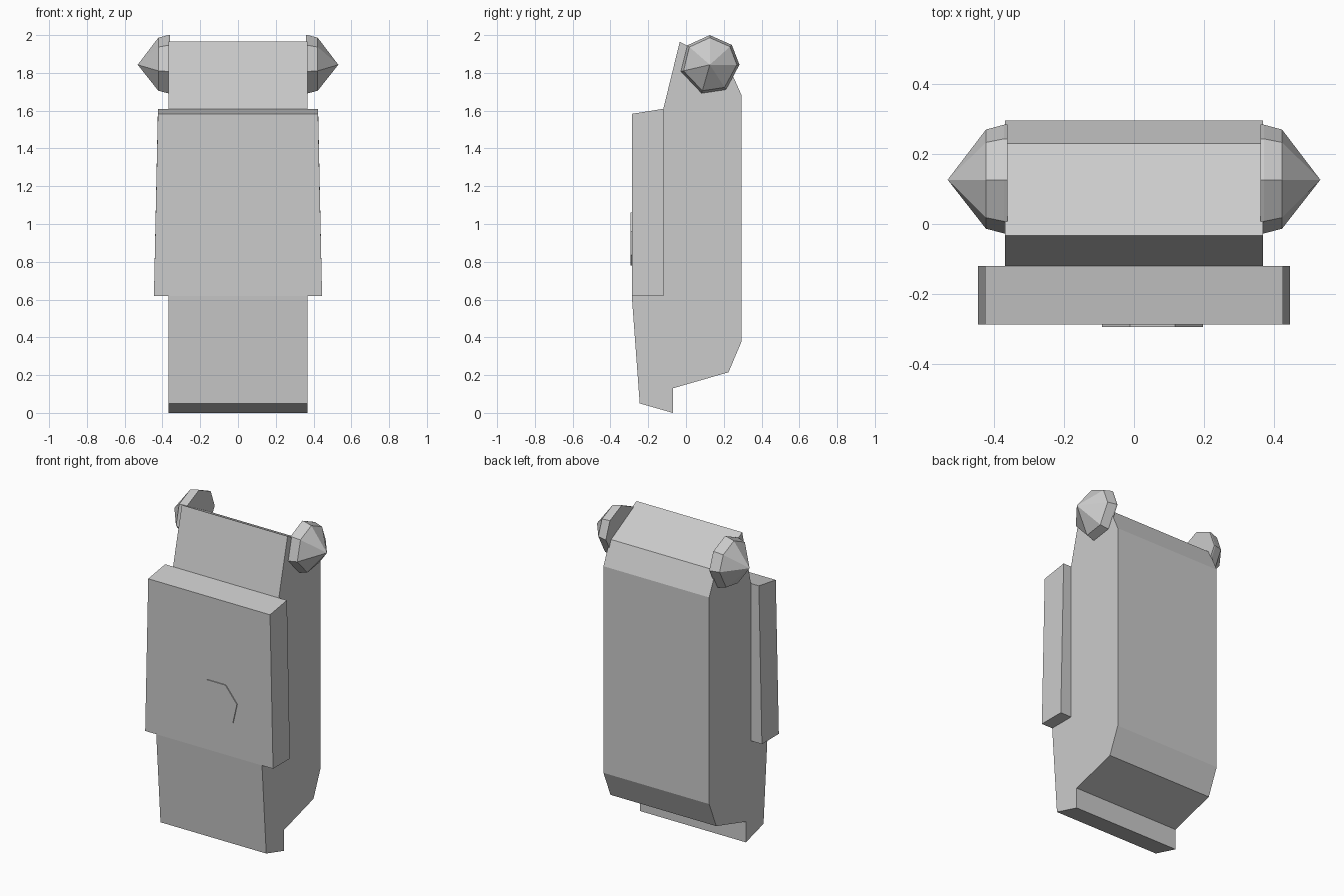
import bpy
from math import cos, sin, radians

if "Cube" in bpy.data.objects:
    bpy.data.objects.remove(bpy.data.objects["Cube"])


def loft(name, rings):
    """Flat-faced solid skinned through equal-length point rings; one-point rings become tips."""
    verts, ids, faces = [], [], []
    for ring in rings:
        ids.append(list(range(len(verts), len(verts) + len(ring))))
        verts += ring
    for a, b in zip(ids, ids[1:]):
        n = len(a)
        for i in range(n):
            j = (i + 1) % n
            faces.append((a[i], a[j], b[0]) if len(b) == 1 else (a[i], a[j], b[j], b[i]))
    faces.append(ids[0][::-1])
    if len(ids[-1]) > 1:
        faces.append(ids[-1])
    mesh = bpy.data.meshes.new(name)
    mesh.from_pydata(verts, [], faces)
    obj = bpy.data.objects.new(name, mesh)
    bpy.context.collection.objects.link(obj)
    # consistent outward normals
    import bmesh
    bm = bmesh.new()
    bm.from_mesh(mesh)
    bmesh.ops.recalc_face_normals(bm, faces=bm.faces)
    bm.to_mesh(mesh)
    bm.free()
    return obj


# Main body: side profile (y, z) extruded across x
profile = [(-0.245, 0.05), (-0.07, 0), (-0.07, 0.13), (0.225, 0.215), (0.295, 0.38),
           (0.295, 1.68), (0.23, 1.825), (-0.033, 1.965), (-0.12, 1.61),
           (-0.12, 0.62), (-0.287, 0.62)]
loft("body", [[(x, y, z) for y, z in profile] for x in (-0.368, 0.368)])

# Wider front panel, tapering slightly toward its sloped top
panel = [(-0.287, 0.62, 0.445), (-0.119, 0.62, 0.445), (-0.119, 1.61, 0.424), (-0.287, 1.583, 0.424)]
loft("front_panel", [[(s * w, y, z) for y, z, w in panel] for s in (-1, 1)])

# Seven-sided button, barely raised from the panel
angles = [radians(-90 + i * 360 / 7) for i in range(7)]
loft("front_button", [[(0.053 + 0.148 * cos(a), y, 0.927 + 0.148 * sin(a)) for a in angles]
                      for y in (-0.27, -0.293)])

# Pointed seven-sided knobs on both sides of the top
knob_angles = [radians(a) for a in (90, 42, 0, -57, -106, 193, 139)]
for side, s in (("left", -1), ("right", 1)):
    rings = [[(s * x, 0.126 + r * cos(a), 1.843 + r * sin(a)) for a in knob_angles]
             for x, r in ((0.36, 0.157), (0.37, 0.157), (0.422, 0.143))]
    loft(side + "_knob", rings + [[(s * 0.531, 0.126, 1.843)]])
